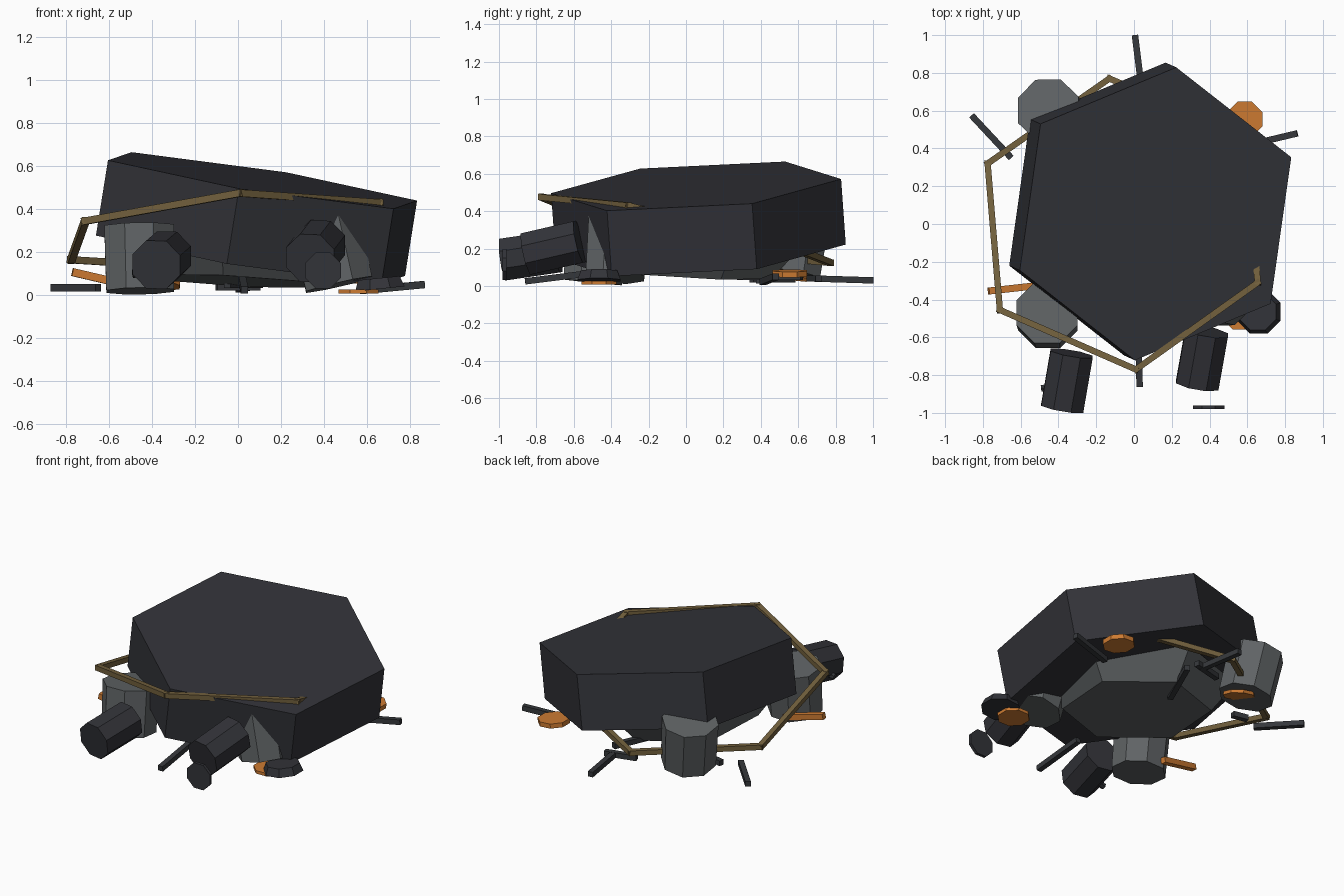
import bpy, bmesh, math
from mathutils import Vector

cube = bpy.data.objects.get("Cube")
if cube:
    bpy.data.objects.remove(cube, do_unlink=True)


def material(name, rgb):
    m = bpy.data.materials.new(name)
    m.use_nodes = True
    m.diffuse_color = (*rgb, 1)
    m.node_tree.nodes["Principled BSDF"].inputs["Base Color"].default_value = (*rgb, 1)
    return m


DARK = material("dark slate", (0.032, 0.033, 0.040))
STEEL = material("dark steel", (0.036, 0.039, 0.044))
GREY = material("worn grey", (0.115, 0.125, 0.13))
BRASS = material("dull brass", (0.17, 0.118, 0.047))
ORANGE = material("burnt orange", (0.62, 0.2, 0.032))


def prism(name, start, end, r0, r1, sides, mat, ref=(1, 0, 0), phase=0.0):
    """Prism or frustum running from start to end; ref points at its first corner."""
    start, end = Vector(start), Vector(end)
    axis = (end - start).normalized()
    u = Vector(ref)
    u = (u - axis * u.dot(axis)).normalized()
    v = axis.cross(u)
    bm = bmesh.new()
    rings = []
    for centre, r in ((start, r0), (end, r1)):
        ring = []
        for i in range(sides):
            a = math.tau * i / sides + phase
            ring.append(bm.verts.new(centre + u * (r * math.cos(a)) + v * (r * math.sin(a))))
        rings.append(ring)
    low, high = rings
    bm.faces.new(low[::-1])
    bm.faces.new(high)
    for i in range(sides):
        j = (i + 1) % sides
        bm.faces.new((low[i], low[j], high[j], high[i]))
    mesh = bpy.data.meshes.new(name)
    bm.to_mesh(mesh)
    bm.free()
    mesh.materials.append(mat)
    obj = bpy.data.objects.new(name, mesh)
    bpy.context.collection.objects.link(obj)


def bar(name, start, end, width, mat):
    """Square bar with its flat side up."""
    r = width * math.sqrt(0.5)
    prism(name, start, end, r, r, 4, mat, ref=(0, 0, 1), phase=math.pi / 4)


# Tilted hexagonal body
prism("body", (0.058, 0.079, 0.184), (0.114, 0.054, 0.534), 0.784, 0.784, 6, DARK,
      ref=(0.72, 0.30, -0.094))

# Tapered lower hull
prism("lower_hull", (-0.01, 0.015, 0.066), (0.0, 0.025, 0.25), 0.45, 0.60, 6, GREY,
      ref=(0.92, 0.38, 0))

# Octagonal legs
EIGHTH = math.pi / 8
legs = {
    "front_right_leg": ((-0.455, -0.50, 0.02), (-0.46, -0.47, 0.322)),
    "front_left_leg": ((0.47, -0.38, 0.05), (0.40, -0.36, 0.355)),
    "back_right_leg": ((-0.41, 0.56, 0.06), (-0.455, 0.605, 0.36)),
}
for name, (low, high) in legs.items():
    prism(name, low, high, 0.17, 0.175, 8, GREY, phase=EIGHTH)

# Dark barrels and the loose end cap
prism("right_barrel", (-0.33, -0.685, 0.185), (-0.38, -0.975, 0.142), 0.122, 0.122, 8, DARK, phase=EIGHTH)
prism("left_barrel", (0.385, -0.57, 0.237), (0.335, -0.852, 0.172), 0.123, 0.123, 8, DARK, phase=EIGHTH)
prism("loose_cap", (0.395, -0.96, 0.115), (0.395, -0.98, 0.115), 0.09, 0.09, 8, DARK, phase=EIGHTH)
prism("barrel_stub", (-0.49, -0.87, 0.1), (-0.42, -0.86, 0.11), 0.02, 0.02, 6, STEEL, ref=(0, 0, 1))

# Dark foot and orange pads
prism("front_left_foot", (0.66, -0.465, 0.03), (0.655, -0.465, 0.08), 0.125, 0.105, 8, DARK, phase=EIGHTH)
pads = {
    "front_left_pad": ((0.56, -0.465, 0.008), (0.56, -0.465, 0.028)),
    "back_left_pad": ((0.585, 0.555, 0.052), (0.587, 0.555, 0.082)),
    "back_right_pad": ((-0.363, 0.555, 0.05), (-0.36, 0.56, 0.07)),
}
for name, (low, high) in pads.items():
    prism(name, low, high, 0.1, 0.1, 8, ORANGE, phase=EIGHTH)
bar("side_pad", (-0.77, -0.355, 0.108), (-0.50, -0.325, 0.045), 0.037, ORANGE)

# Brass hexagonal ring
ring = [(0.01, -0.77, 0.475), (0.655, -0.31, 0.43), (0.59, 0.46, 0.245),
        (-0.13, 0.77, 0.125), (-0.775, 0.32, 0.165), (-0.71, -0.455, 0.345)]
for i, corner in enumerate(ring):
    a, b = Vector(corner), Vector(ring[(i + 1) % len(ring)])
    extra = (b - a).normalized() * 0.014
    bar(f"ring_bar_{i + 1}", a - extra, b + extra, 0.033, BRASS)

# Scattered thin struts
struts = [((0.045, 0.68, 0.04), (0.005, 1.0, 0.03)),
          ((-0.86, 0.575, 0.035), (-0.65, 0.35, 0.035)),
          ((0.865, 0.48, 0.05), (0.57, 0.41, 0.022)),
          ((0.03, -0.86, 0.025), (0.02, -0.50, 0.07)),
          ((0.10, 0.62, 0.05), (-0.05, 0.28, 0.05)),
          ((0.10, 0.71, 0.04), (-0.10, 0.66, 0.04)),
          ((-0.55, 0.41, 0.03), (-0.45, 0.39, 0.03))]
for i, (a, b) in enumerate(struts):
    bar(f"strut_{i + 1}", a, b, 0.034, STEEL)
